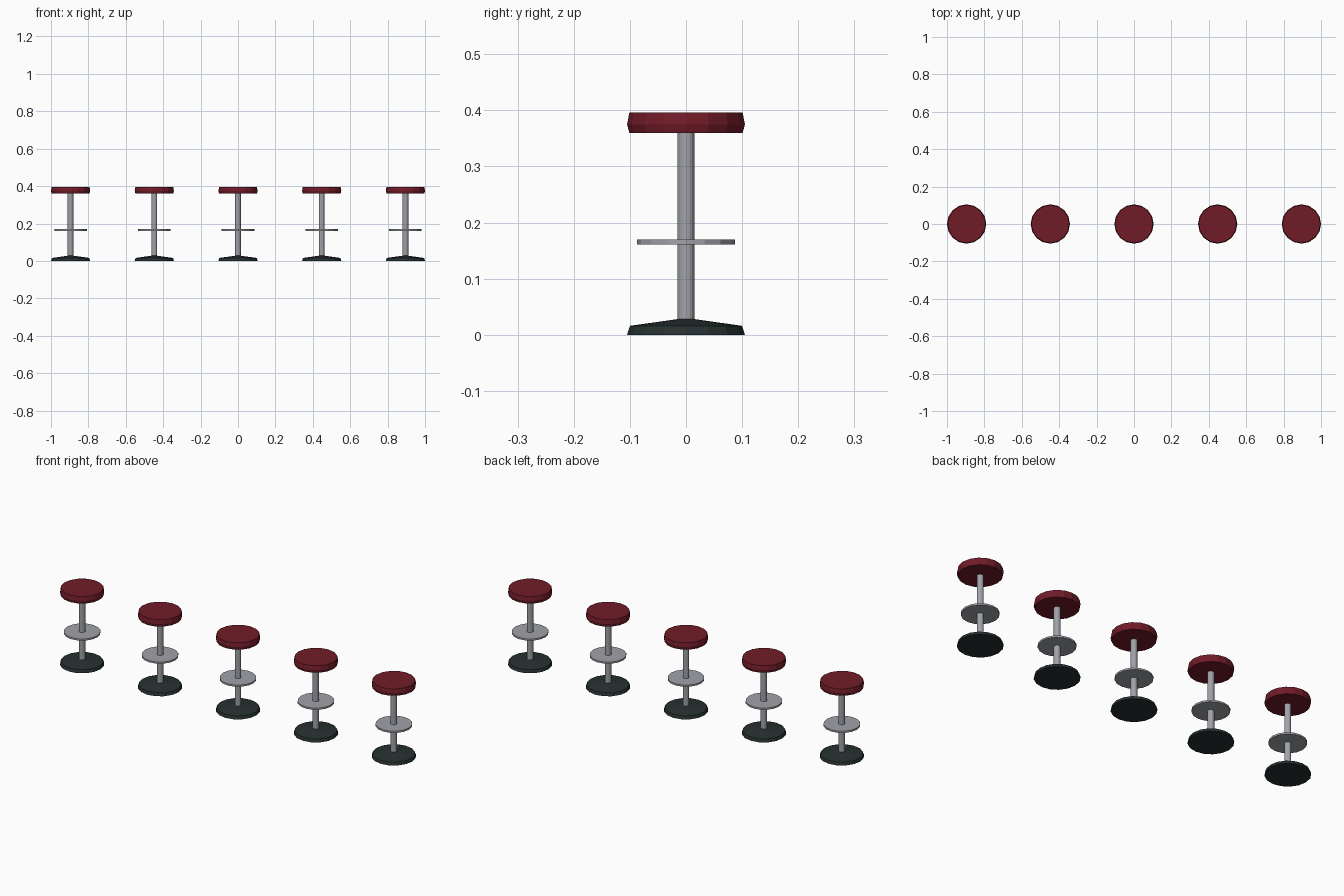
import bpy
import bmesh
from math import cos, sin, tau

cube = bpy.data.objects.get("Cube")
if cube:
    bpy.data.objects.remove(cube, do_unlink=True)


def srgb(r, g, b):
    return tuple((c / 255) ** 2.2 for c in (r, g, b)) + (1,)


def material(name, colour):
    mat = bpy.data.materials.new(name)
    mat.use_nodes = True
    mat.diffuse_color = colour
    mat.node_tree.nodes["Principled BSDF"].inputs["Base Color"].default_value = colour
    return mat


def turned(name, profile, mat, sides=16):
    """Capped, flat-faced lathe mesh from (radius, height) pairs, bottom to top."""
    bm = bmesh.new()
    rings = [[bm.verts.new((r * cos(tau * i / sides), r * sin(tau * i / sides), z))
              for i in range(sides)] for r, z in profile]
    for low, high in zip(rings, rings[1:]):
        for i in range(sides):
            j = (i + 1) % sides
            bm.faces.new((low[i], low[j], high[j], high[i]))
    bm.faces.new(rings[0][::-1])
    bm.faces.new(rings[-1])
    mesh = bpy.data.meshes.new(name)
    bm.to_mesh(mesh)
    bm.free()
    mesh.materials.append(mat)
    return mesh


red = material("red_vinyl", srgb(112, 33, 44))
steel = material("grey_steel", srgb(160, 161, 168))
dark = material("dark_base", srgb(43, 52, 52))

# The four turned parts of one stool
parts = [
    turned("base", [(0.105, 0), (0.1, 0.016), (0.015, 0.028)], dark),
    turned("post", [(0.0155, 0.02), (0.0155, 0.365)], steel),
    turned("footrest", [(0.087, 0.161), (0.087, 0.17)], steel),
    turned("seat", [(0.101, 0.36), (0.105, 0.375), (0.101, 0.396)], red),
]

# Row of five stools sharing the same meshes
for n in range(5):
    for mesh in parts:
        obj = bpy.data.objects.new(f"{mesh.name}_{n + 1}", mesh)
        obj.location.x = (n - 2) * 0.4475
        bpy.context.collection.objects.link(obj)
